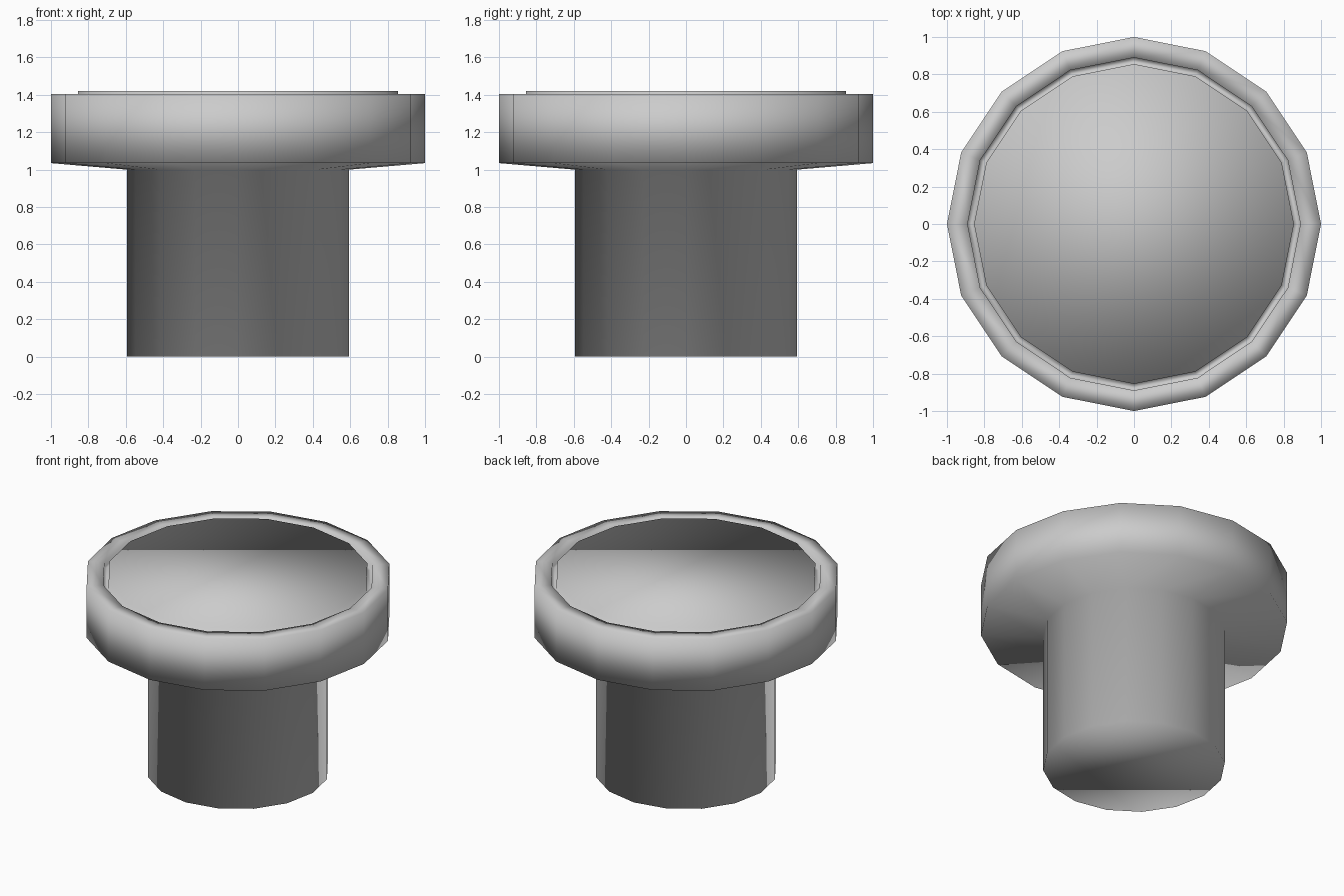
import bpy
import bmesh
from math import cos, sin, tau

SIDES = 16

cube = bpy.data.objects.get("Cube")
if cube:
    bpy.data.objects.remove(cube, do_unlink=True)

# Single plain grey
grey = bpy.data.materials.new("plain_grey")
grey.use_nodes = True
colour = (0.6, 0.6, 0.6, 1)
grey.diffuse_color = colour
grey.node_tree.nodes["Principled BSDF"].inputs["Base Color"].default_value = colour


def turned_solid(name, profile):
    """Turn (radius, height) points around z, closing both ends with flat caps."""
    bm = bmesh.new()
    rings = [[bm.verts.new((r * cos(tau * i / SIDES), r * sin(tau * i / SIDES), z))
              for i in range(SIDES)] for r, z in profile]
    for low, high in zip(rings, rings[1:]):
        for i in range(SIDES):
            j = (i + 1) % SIDES
            bm.faces.new((low[i], low[j], high[j], high[i]))
    bm.faces.new(rings[0][::-1])
    bm.faces.new(rings[-1])
    for face in bm.faces:
        face.smooth = True
    mesh = bpy.data.meshes.new(name)
    bm.to_mesh(mesh)
    bm.free()
    mesh.materials.append(grey)
    obj = bpy.data.objects.new(name, mesh)
    bpy.context.collection.objects.link(obj)
    return obj


# Stem, flared underside, outer wall, rim, narrow groove and raised top disc
turned_solid("round_pedestal", [
    (0.593, 0), (0.593, 1.0),
    (1.0, 1.035), (1.0, 1.405),
    (0.89, 1.405), (0.89, 1.37),
    (0.855, 1.37), (0.855, 1.42),
])
